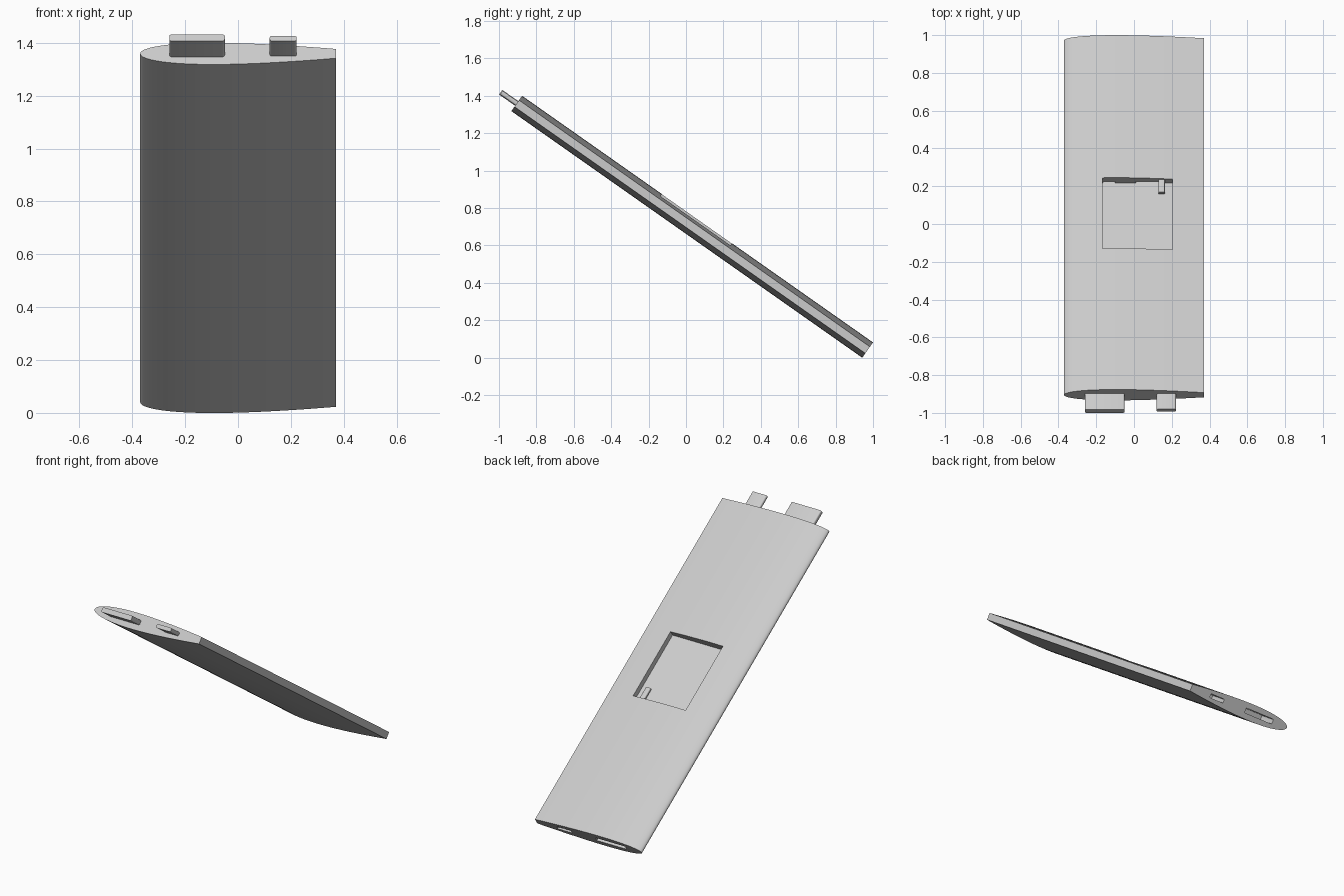
import bpy, bmesh, math
from mathutils import Matrix

old = bpy.data.objects.get("Cube")
if old:
    bpy.data.objects.remove(old, do_unlink=True)

SPAN, CHORD, THICK, WIDTH = 2.293, 0.92, 0.10, 0.74
# Local frame: x along the chord, y down the span, z out of the upper skin
TILT = Matrix.Translation((0, -0.905, 1.359)) @ Matrix.Rotation(math.radians(-35.1), 4, 'X')

grey = bpy.data.materials.new("light_grey")
grey.use_nodes = True
grey.diffuse_color = (0.6, 0.6, 0.6, 1)
grey.node_tree.nodes["Principled BSDF"].inputs["Base Color"].default_value = (0.6, 0.6, 0.6, 1)


def add_object(name, bm):
    bmesh.ops.recalc_face_normals(bm, faces=bm.faces)
    mesh = bpy.data.meshes.new(name)
    bm.to_mesh(mesh)
    bm.free()
    mesh.materials.append(grey)
    obj = bpy.data.objects.new(name, mesh)
    bpy.context.collection.objects.link(obj)
    obj.matrix_world = TILT
    return obj


def box(name, xs, ys, zs, round_edges=0):
    """Box from its x, y and z ranges, with optional rounded spanwise edges."""
    bm = bmesh.new()
    bmesh.ops.create_cube(bm, size=1)
    for v in bm.verts:
        v.co = [r[0] if c < 0 else r[1] for c, r in zip(v.co, (xs, ys, zs))]
    if round_edges:
        edges = [e for e in bm.edges if abs(e.verts[0].co.y - e.verts[1].co.y) > 0.01]
        bmesh.ops.bevel(bm, geom=edges, offset=round_edges, segments=4,
                        profile=0.5, affect='EDGES')
    return add_object(name, bm)


def activate(obj):
    bpy.ops.object.select_all(action='DESELECT')
    obj.select_set(True)
    bpy.context.view_layer.objects.active = obj


def cut(obj, cutter):
    activate(obj)
    mod = obj.modifiers.new("cut", 'BOOLEAN')
    mod.operation, mod.solver, mod.object = 'DIFFERENCE', 'EXACT', cutter
    bpy.context.view_layer.update()
    bpy.ops.object.modifier_apply(modifier=mod.name)
    bpy.data.objects.remove(cutter, do_unlink=True)


def half_thickness(u):
    return 5 * THICK * (0.2969 * math.sqrt(u) - 0.126 * u - 0.3516 * u**2
                        + 0.2843 * u**3 - 0.1015 * u**4)


# Wing panel: aerofoil with a blunt trailing edge, extruded along the span
STEPS = 40
upper = []
for i in range(STEPS + 1):
    x = WIDTH * (1 - math.cos(math.pi / 2 * i / STEPS))
    upper.append((x - WIDTH / 2, half_thickness(x / CHORD)))
outline = upper[::-1] + [(x, -z) for x, z in upper[1:]]
bm = bmesh.new()
base = bm.faces.new([bm.verts.new((x, 0, z)) for x, z in outline])
ext = bmesh.ops.extrude_face_region(bm, geom=[base], use_keep_orig=True)
for v in ext["geom"]:
    if isinstance(v, bmesh.types.BMVert):
        v.co.y = SPAN
wing = add_object("wing_panel", bm)

# Square pocket in the upper skin, with two slots in its lower wall
POCKET_END = 1.371
cut(wing, box("pocket_cutter", (-0.168, 0.204), (0.914, POCKET_END), (0, 0.1)))
for xs in ((-0.165, -0.10), (0.01, 0.13)):
    cut(wing, box("slot_cutter", xs, (POCKET_END - 0.02, POCKET_END + 0.04), (0.002, 0.016)))

# Joining spars at the upper end and matching sockets at the lower end
SPARS = {"main_spar": ((-0.26, -0.05), 0.105, 0.015),
         "rear_spar": ((0.12, 0.222), 0.10, 0.012)}
parts = [wing]
for name, (xs, length, half) in SPARS.items():
    parts.append(box(name, xs, (-length, 0.05), (-half, half), 0.009))
    cut(wing, box(name + "_socket", xs, (SPAN - 0.13, SPAN + 0.05), (-half, half), 0.004))

# Small tab standing out of the pocket's lower wall
parts.append(box("pocket_tab", (0.13, 0.163), (POCKET_END - 0.08, POCKET_END + 0.02),
                 (0.012, 0.032), 0.006))

for part in parts:
    activate(part)
    bpy.ops.object.shade_smooth_by_angle(angle=math.radians(30))
